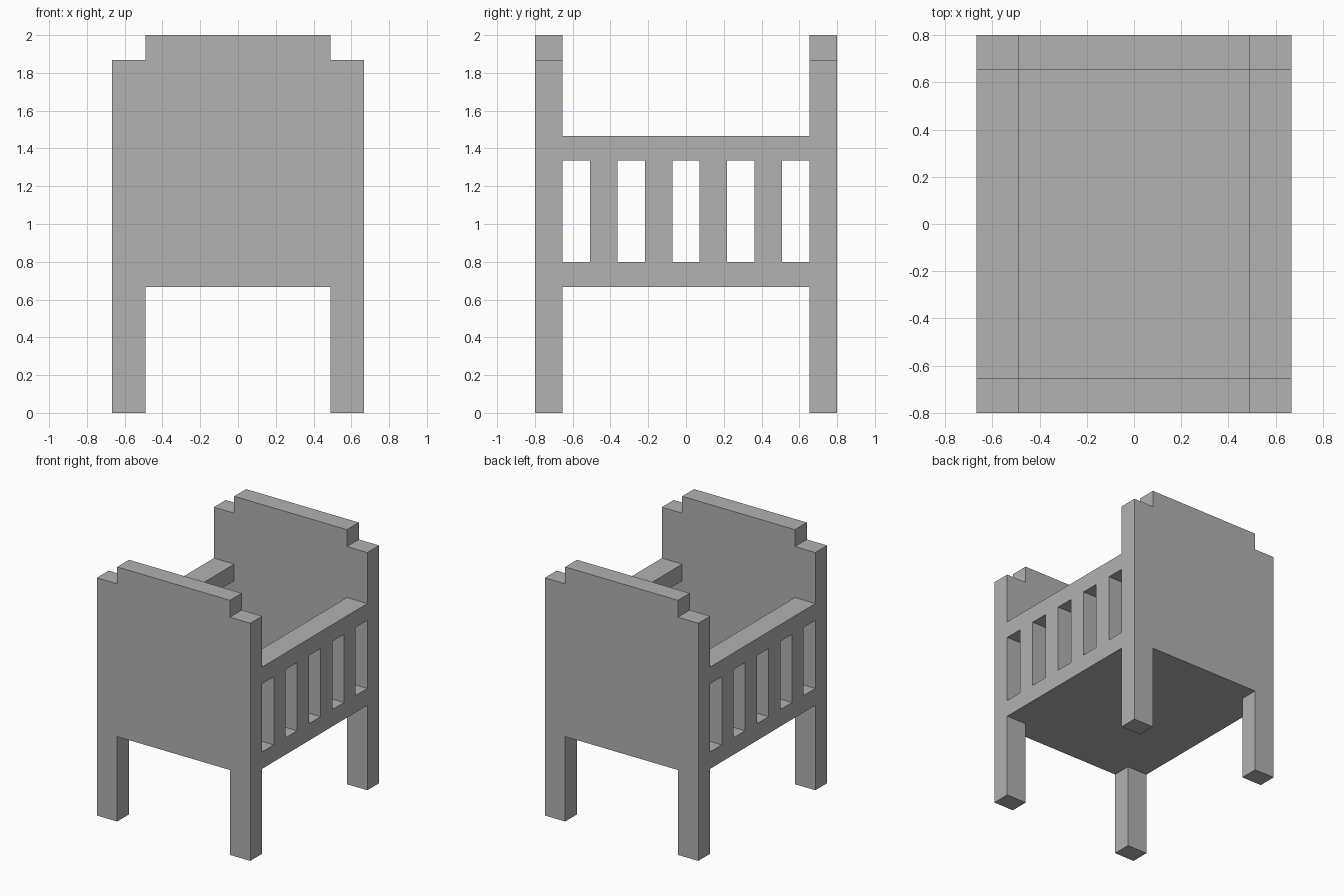
import bpy
import bmesh
from mathutils import Vector

if "Cube" in bpy.data.objects:
    bpy.data.objects.remove(bpy.data.objects["Cube"], do_unlink=True)

# Overall dimensions
HALF_W, INNER_W = 0.667, 0.49
HALF_D, INNER_D = 0.8, 0.653
BASE_Z, FLOOR_Z = 0.667, 0.8
RAIL_Z, RAIL_TOP = 1.335, 1.467
SHOULDER_Z, TOP_Z = 1.867, 2.0

grey = bpy.data.materials.new("plain grey")
grey.use_nodes = True
colour = (0.445, 0.445, 0.445, 1)
grey.diffuse_color = colour
grey.node_tree.nodes["Principled BSDF"].inputs["Base Color"].default_value = colour


def panel(name, cols, rows, solid, place, depth):
    """Fill the solid cells of a grid, then extrude them into one closed panel."""
    bm = bmesh.new()
    verts = [[bm.verts.new(place(u, v)) for v in rows] for u in cols]
    for i in range(len(cols) - 1):
        for j in range(len(rows) - 1):
            if solid(i, j):
                bm.faces.new((verts[i][j], verts[i + 1][j],
                              verts[i + 1][j + 1], verts[i][j + 1]))
    bmesh.ops.delete(bm, geom=[v for v in bm.verts if not v.link_faces], context='VERTS')
    result = bmesh.ops.extrude_face_region(bm, geom=bm.faces[:], use_keep_orig=True)
    moved = [g for g in result["geom"] if isinstance(g, bmesh.types.BMVert)]
    bmesh.ops.translate(bm, verts=moved, vec=Vector(depth))
    bmesh.ops.dissolve_limit(bm, angle_limit=0.01, verts=bm.verts[:], edges=bm.edges[:])
    bmesh.ops.recalc_face_normals(bm, faces=bm.faces[:])
    mesh = bpy.data.meshes.new(name)
    bm.to_mesh(mesh)
    bm.free()
    mesh.materials.append(grey)
    obj = bpy.data.objects.new(name, mesh)
    bpy.context.collection.objects.link(obj)


# End boards: legs below, stepped shoulders above
board_cols = (-HALF_W, -INNER_W, INNER_W, HALF_W)
board_rows = (0, BASE_Z, SHOULDER_Z, TOP_Z)
board_cells = {(0, 0), (2, 0), (0, 1), (1, 1), (2, 1), (1, 2)}
for name, y in (("front_board", -HALF_D), ("back_board", INNER_D)):
    panel(name, board_cols, board_rows, lambda i, j: (i, j) in board_cells,
          lambda u, v, y=y: (u, y, v), (0, HALF_D - INNER_D, 0))

# Slatted sides: bottom and top rails with alternating gaps and slats
side_cols = [-INNER_D + 2 * INNER_D * k / 9 for k in range(10)]
side_rows = (BASE_Z, FLOOR_Z, RAIL_Z, RAIL_TOP)
for name, x in (("left_side", INNER_W), ("right_side", -HALF_W)):
    panel(name, side_cols, side_rows, lambda i, j: j != 1 or i % 2 == 1,
          lambda u, v, x=x: (x, u, v), (HALF_W - INNER_W, 0, 0))

# Floor slab between the four walls
panel("floor", (-INNER_W, INNER_W), (-INNER_D, INNER_D), lambda i, j: True,
      lambda u, v: (u, v, BASE_Z), (0, 0, FLOOR_Z - BASE_Z))
